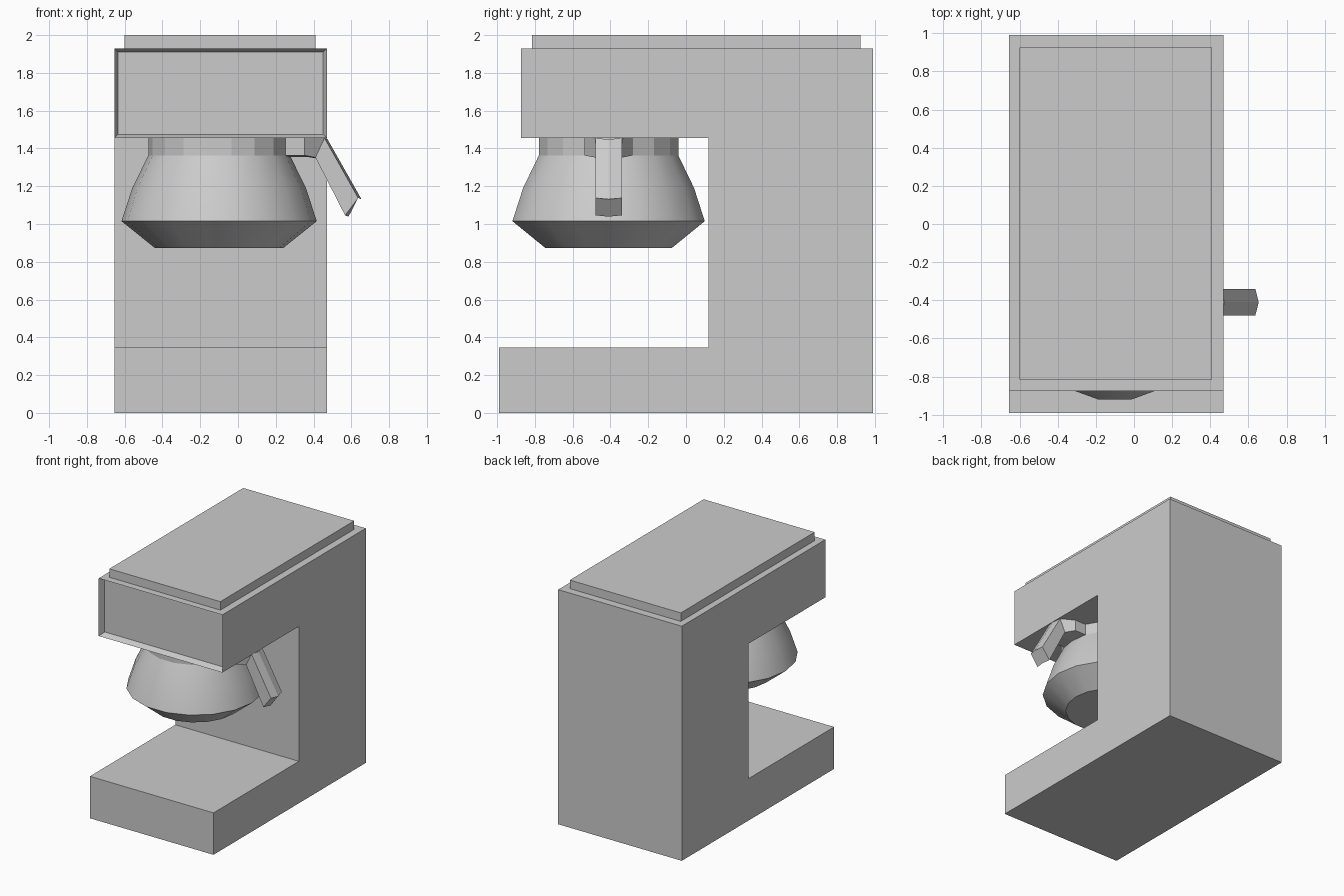
import bpy, bmesh
from math import sin, cos, pi

if "Cube" in bpy.data.objects:
    bpy.data.objects.remove(bpy.data.objects["Cube"])

CX, CY, N = -0.10, -0.41, 18      # carafe axis and side count


def finish(name, bm, smooth=None):
    bmesh.ops.recalc_face_normals(bm, faces=bm.faces)
    me = bpy.data.meshes.new(name)
    bm.to_mesh(me)
    bm.free()
    ob = bpy.data.objects.new(name, me)
    bpy.context.collection.objects.link(ob)
    if smooth:
        bpy.ops.object.select_all(action='DESELECT')
        ob.select_set(True)
        bpy.context.view_layer.objects.active = ob
        bpy.ops.object.shade_smooth_by_angle(angle=smooth)
    return ob


def loft(bm, rings, caps=True):
    vs = [[bm.verts.new(p) for p in r] for r in rings]
    n = len(vs[0])
    for a, b in zip(vs, vs[1:]):
        for i in range(n):
            j = (i + 1) % n
            bm.faces.new((a[i], a[j], b[j], b[i]))
    if caps:
        bm.faces.new(vs[0])
        bm.faces.new(vs[-1])


# C-shaped machine body: side profile extruded in x
profile = [(-0.99, 0), (0.99, 0), (0.99, 1.93), (-0.875, 1.93),
           (-0.875, 1.455), (0.12, 1.455), (0.12, 0.345), (-0.99, 0.345)]
bm = bmesh.new()
loft(bm, [[(x, y, z) for y, z in profile] for x in (-0.655, 0.47)])
bmesh.ops.recalc_face_normals(bm, faces=bm.faces)
# recessed front panel of the head
front = [f for f in bm.faces if all(abs(v.co.y + 0.875) < 1e-4 for v in f.verts)]
bmesh.ops.inset_region(bm, faces=front, thickness=0.028, depth=-0.05)
finish("machine_body", bm)

# lid plate on top
bm = bmesh.new()
loft(bm, [[(-0.6, -0.815, z), (0.41, -0.815, z), (0.41, 0.925, z), (-0.6, 0.925, z)]
          for z in (1.93, 2.0)])
finish("lid_plate", bm)


def ring(r, z):
    return [(CX + r * cos(2 * pi * i / N), CY + r * sin(2 * pi * i / N), z) for i in range(N)]


# glass carafe bowl
bm = bmesh.new()
loft(bm, [ring(r, z) for r, z in [(0.34, 0.873), (0.517, 1.015), (0.46, 1.19), (0.375, 1.363)]])
finish("carafe_bowl", bm, smooth=0.56)

# faceted collar
bm = bmesh.new()
loft(bm, [ring(0.375, 1.363), ring(0.375, 1.457)])
finish("carafe_collar", bm)


# handle: sections grow out of two collar faces, then bend downward
def section(w, bottom, top, tip):
    (xb, zb), (xt, zt) = bottom, top
    return [(xb, CY - w, zb), (xb + tip, CY, zb - tip * 0.4), (xb, CY + w, zb),
            (xt, CY + w, zt), (xt + tip, CY, zt - tip * 0.4), (xt, CY - w, zt)]


bm = bmesh.new()
loft(bm, [section(0.128, (0.252, 1.363), (0.252, 1.457), 0.022),
          section(0.128, (0.353, 1.363), (0.353, 1.457), 0.022),
          section(0.07, (0.41, 1.352), (0.458, 1.455), 0.016),
          section(0.07, (0.567, 1.046), (0.636, 1.138), 0.018)])
finish("carafe_handle", bm)
